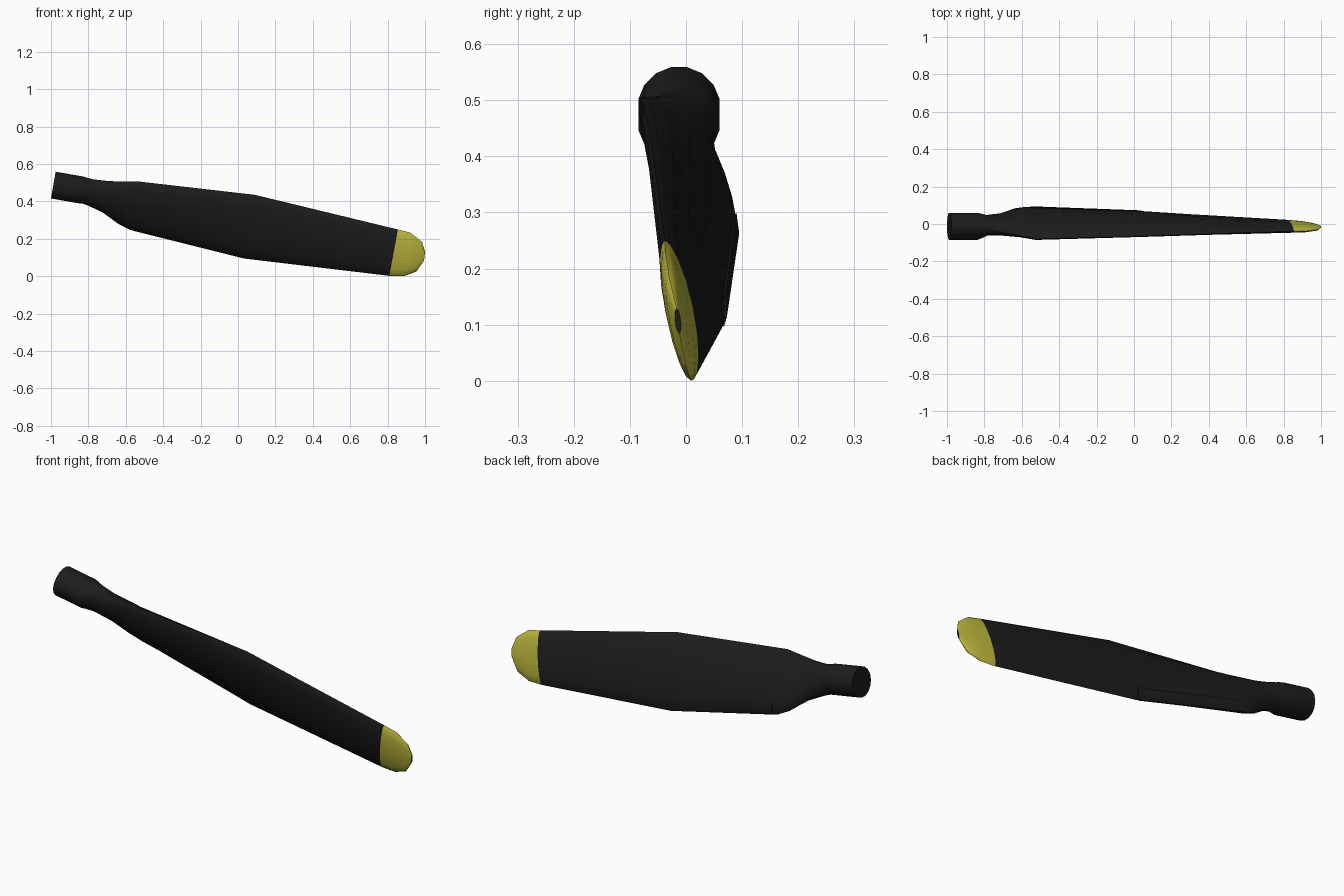
import bpy, bmesh, math
from mathutils import Vector

if "Cube" in bpy.data.objects:
    bpy.data.objects.remove(bpy.data.objects["Cube"])

SIDES = 16
ROOT = Vector((-0.9875, 0, 0.4875))
TILT = math.radians(9.9)
AXIS = Vector((math.cos(TILT), 0, -math.sin(TILT)))   # root to tip
UP = Vector((math.sin(TILT), 0, math.cos(TILT)))      # across the blade
BACK = Vector((0, 1, 0))


def material(name, rgb):
    m = bpy.data.materials.new(name)
    m.diffuse_color = (*rgb, 1)
    m.use_nodes = True
    m.node_tree.nodes["Principled BSDF"].inputs["Base Color"].default_value = m.diffuse_color
    return m


black = material("black_paint", (0.012, 0.012, 0.012))
yellow = material("yellow_paint", (0.50, 0.47, 0.045))

# Sections: upper edge (s, n, y), lower edge (s, n, y), half thickness, edge sharpness
SHANK = [
    ((0, .0726, -.027), (0, -.0726, .002), .074, 1),
    ((.15, .0726, -.027), (.15, -.0726, .002), .074, 1),
    ((.167, .070, -.026), (.167, -.070, .004), .069, 1),
    ((.205, .067, -.028), (.205, -.076, .014), .053, 1),
    ((.283, .070, -.047), (.289, -.099, .042), .046, 1.05),
    ((.370, .084, -.063), (.378, -.145, .076), .046, 1.15),
    ((.457, .098, -.080), (.445, -.165, .087), .045, 1.25),
]
MIDDLE = ((1.070, .134, -.063), (1.080, -.211, .064), .036, 1.3)
JOINT = ((1.856, .083, -.038), (1.853, -.169, .014), .025, 1.2)
TIP = [
    JOINT,
    ((1.924, .078, -.037), (1.928, -.158, .009), .021, 1.1),
    ((1.994, .040, -.030), (1.992, -.122, .000), .014, 1),
    ((2.020, -.011, -.017), (2.022, -.056, -.012), .005, 1),
]


def point(section, angle, lift=0.0):
    """Point on a section: 0 is the upper edge, pi the lower, back face between."""
    top, low, half, power = section
    top, low = Vector(top), Vector(low)
    mid, arm = (top + low) / 2, (top - low) / 2
    chord = math.hypot(arm.y, arm.z)
    sn = math.sin(angle)
    t = math.copysign(abs(sn) ** power, sn) * half + lift
    p = mid + arm * math.cos(angle)
    p += Vector((0, -arm.z, arm.y)) / chord * t
    return ROOT + AXIS * p.x + UP * p.y + BACK * p.z


def finish(bm, name, mats):
    bmesh.ops.recalc_face_normals(bm, faces=bm.faces)
    me = bpy.data.meshes.new(name)
    bm.to_mesh(me)
    bm.free()
    for m in mats:
        me.materials.append(m)
    ob = bpy.data.objects.new(name, me)
    bpy.context.collection.objects.link(ob)
    bpy.ops.object.select_all(action='DESELECT')
    ob.select_set(True)
    bpy.context.view_layer.objects.active = ob
    bpy.ops.object.shade_smooth_by_angle(angle=math.radians(35))
    return ob


def bridge(bm, loops):
    for a, b in zip(loops, loops[1:]):
        for i in range(len(a)):
            j = (i + 1) % len(a)
            bm.faces.new((a[i], a[j], b[j], b[i]))


def loft(name, sections, mats, cap_start, cap_end):
    bm = bmesh.new()
    loops = [[bm.verts.new(point(s, 2 * math.pi * i / SIDES)) for i in range(SIDES)]
             for s in sections]
    bridge(bm, loops)
    if cap_start:
        bm.faces.new(loops[0][::-1])
    if cap_end:
        bm.faces.new(loops[-1]).material_index = len(mats) - 1
    return finish(bm, name, mats)


# Blade with round root, and painted tip with a small dark end
loft("blade", SHANK + [MIDDLE, JOINT], [black], True, False)
loft("blade_tip", TIP, [yellow, black], False, True)

# Thin protective strip on the back face along the lower edge
bm = bmesh.new()
angles = [math.pi * k / 8 for k in (8, 7, 6)]
rings = []
for t in (0.03, 0.985):
    ring = []
    for lift, order in ((-0.002, angles), (0.004, angles[::-1])):
        for a in order:
            ring.append(bm.verts.new(
                point(SHANK[-1], a, lift).lerp(point(MIDDLE, a, lift), t)))
    rings.append(ring)
bridge(bm, rings)
bm.faces.new(rings[0][::-1])
bm.faces.new(rings[1])
finish(bm, "edge_strip", [black])
